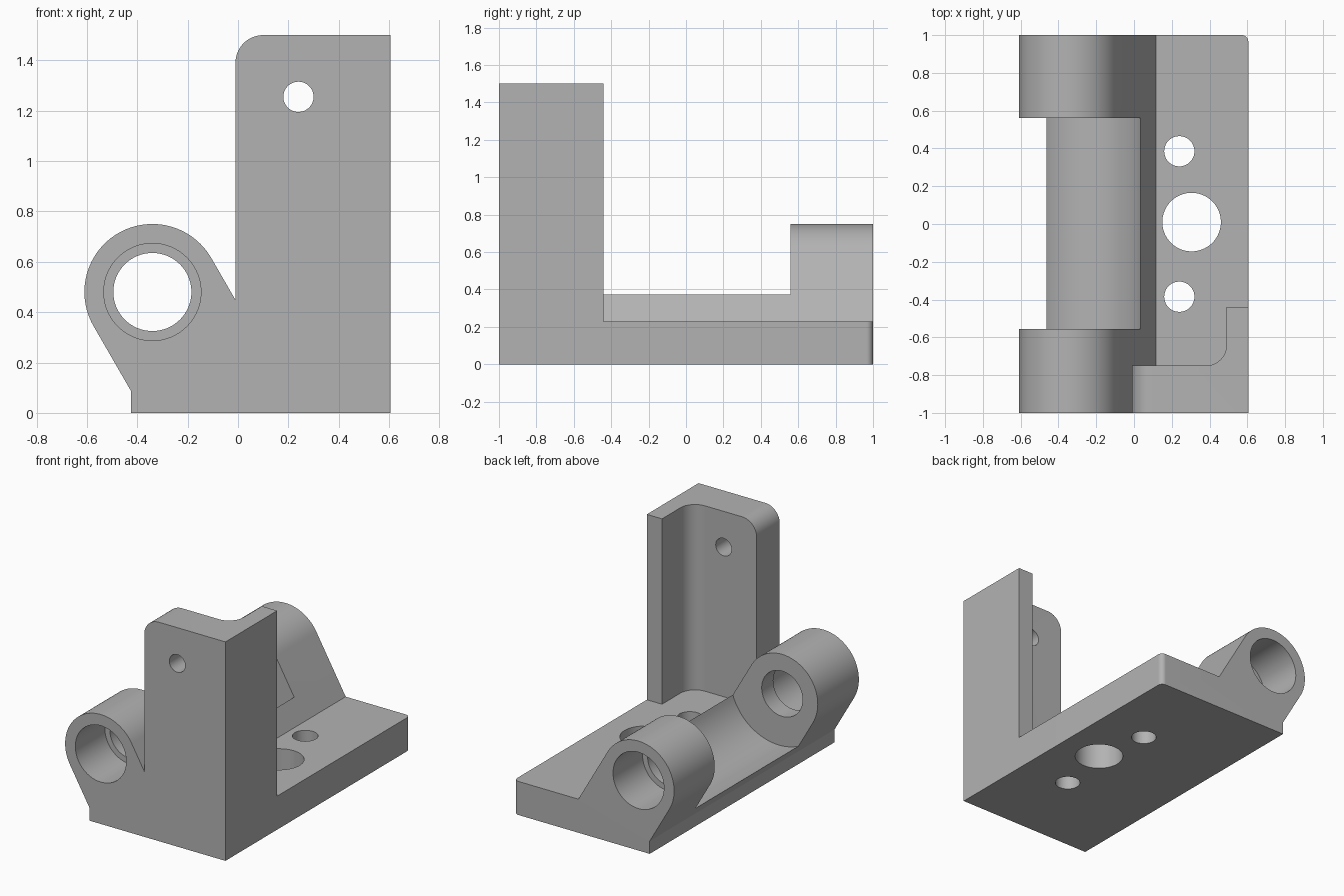
import bpy, bmesh
from math import cos, sin, radians
from mathutils import Vector

cube = bpy.data.objects.get("Cube")
if cube:
    bpy.data.objects.remove(cube, do_unlink=True)

metal = bpy.data.materials.new("plain grey metal")
metal.use_nodes = True
GREY = (0.45, 0.45, 0.45, 1)
metal.diffuse_color = GREY
metal.node_tree.nodes["Principled BSDF"].inputs["Base Color"].default_value = GREY


def arc(cx, cy, r, start, end, n=32):
    """Points along an arc, angles in degrees."""
    angles = [radians(start + (end - start) * i / n) for i in range(n + 1)]
    return [(cx + r * cos(a), cy + r * sin(a)) for a in angles]


def prism(name, outline, low, high, axis, round_edge=None):
    """Extrude an outline along y or z; round_edge = (edge test, radius)."""
    place = (lambda u, v: (u, low, v)) if axis == "y" else (lambda u, v: (u, v, low))
    span = Vector((0, high - low, 0) if axis == "y" else (0, 0, high - low))
    bm = bmesh.new()
    face = bm.faces.new([bm.verts.new(place(u, v)) for u, v in outline])
    grown = bmesh.ops.extrude_face_region(bm, geom=[face], use_keep_orig=True)
    verts = [g for g in grown["geom"] if isinstance(g, bmesh.types.BMVert)]
    bmesh.ops.translate(bm, verts=verts, vec=span)
    bmesh.ops.recalc_face_normals(bm, faces=bm.faces)
    if round_edge:
        test, radius = round_edge
        edges = [e for e in bm.edges if all(test(v.co) for v in e.verts)]
        bmesh.ops.bevel(bm, geom=edges, offset=radius, segments=14,
                        affect="EDGES", profile=0.5)
    mesh = bpy.data.meshes.new(name)
    bm.to_mesh(mesh)
    bm.free()
    mesh.materials.append(metal)
    obj = bpy.data.objects.new(name, mesh)
    bpy.context.collection.objects.link(obj)
    return obj


def rod(cx, cy, r, low, high, axis):
    """Round cutter along y or z."""
    return prism("cutter", arc(cx, cy, r, 0, 360, 80)[:-1], low, high, axis)


def combine(target, tool, operation):
    mod = target.modifiers.new("combine", "BOOLEAN")
    mod.operation, mod.solver, mod.object = operation, "EXACT", tool
    bpy.context.view_layer.objects.active = target
    bpy.ops.object.modifier_apply(modifier=mod.name)
    bpy.data.objects.remove(tool, do_unlink=True)


LEFT, RIGHT, PLATE = -0.425, 0.605, 0.23
PIN_X, PIN_Z, LUG_R = -0.34, 0.48, 0.27

# Base plate and hinge barrel share one side profile
profile = [(LEFT, 0), (LEFT, 0.087)]
profile += arc(PIN_X, PIN_Z, LUG_R, 210, 30, 48)
profile += [(0.116, PLATE), (RIGHT, PLATE), (RIGHT, 0)]
bracket = prism("hinge_bracket", profile, -1, 1, "y",
                (lambda c: c.x > RIGHT - 0.001 and c.y > 0.999, 0.035))

# Hollow saddle that separates the two hinge lugs
combine(bracket, rod(-0.315, 0.49, 0.368, -0.555, 0.56, "y"), "DIFFERENCE")

# Upright angle: front plate with side flange, inner fillet and rounded top corner
plan = [(-0.01, -1), (RIGHT, -1), (RIGHT, -0.44), (0.49, -0.44)]
plan += arc(0.38, -0.64, 0.11, 0, -90, 14) + [(-0.01, -0.75)]
upright = prism("upright", plan, 0, 1.5, "z",
                (lambda c: c.x < 0 and c.z > 1.499, 0.11))
combine(upright, rod(0.24, 1.255, 0.06, -1.1, -0.6, "y"), "DIFFERENCE")
combine(bracket, upright, "UNION")

# Pin bore, with a wider counterbore from the outer face of each lug
combine(bracket, rod(PIN_X, PIN_Z, 0.155, -1.1, 1.1, "y"), "DIFFERENCE")
for low, high in ((-1.1, -0.68), (0.68, 1.1)):
    combine(bracket, rod(PIN_X, PIN_Z, 0.193, low, high, "y"), "DIFFERENCE")

# Mounting holes in the base
for x, y, r in ((0.24, 0.385, 0.08), (0.305, 0.01, 0.155), (0.24, -0.385, 0.08)):
    combine(bracket, rod(x, y, r, -0.1, 0.4, "z"), "DIFFERENCE")

bpy.ops.object.select_all(action="DESELECT")
bracket.select_set(True)
bpy.context.view_layer.objects.active = bracket
bpy.ops.object.shade_smooth_by_angle(angle=radians(25))
